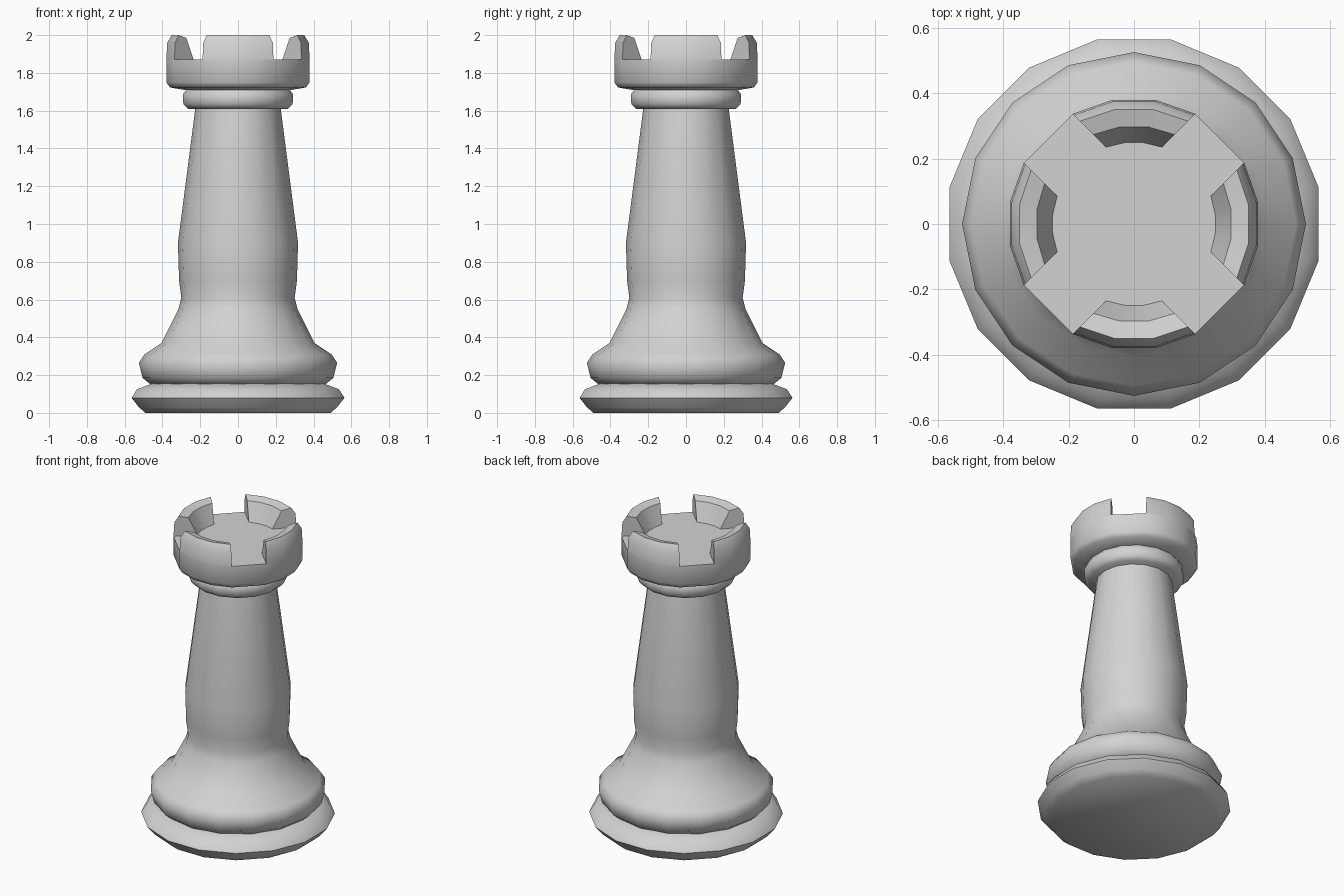
import bpy
import bmesh
from math import asin, cos, sin, pi, radians

cube = bpy.data.objects.get("Cube")
if cube:
    bpy.data.objects.remove(cube, do_unlink=True)

stone = bpy.data.materials.new("light_grey")
stone.use_nodes = True
grey = (0.65, 0.65, 0.65, 1)
stone.diffuse_color = grey
stone.node_tree.nodes["Principled BSDF"].inputs["Base Color"].default_value = grey

SLOT = 0.105      # half width of the diagonal battlement gaps
FLOOR = 1.87      # level of the tower floor


def finish(bm, name):
    bmesh.ops.recalc_face_normals(bm, faces=bm.faces)
    mesh = bpy.data.meshes.new(name)
    bm.to_mesh(mesh)
    bm.free()
    mesh.materials.append(stone)
    obj = bpy.data.objects.new(name, mesh)
    bpy.context.collection.objects.link(obj)
    bpy.ops.object.select_all(action="DESELECT")
    obj.select_set(True)
    bpy.context.view_layer.objects.active = obj
    bpy.ops.object.shade_smooth_by_angle(angle=radians(48))
    return obj


def lathe(name, profile, angles):
    """Closed solid turned around z from (radius, height) points."""
    bm = bmesh.new()
    n = len(angles)
    rings = [[bm.verts.new((r * cos(a), r * sin(a), z)) for a in angles]
             for r, z in profile]
    for low, high in zip(rings, rings[1:]):
        for i in range(n):
            j = (i + 1) % n
            bm.faces.new((low[i], low[j], high[j], high[i]))
    bm.faces.new(rings[0][::-1])
    bm.faces.new(rings[-1])
    return finish(bm, name)


def merlon_angles(r):
    """Four angles across one merlon, its ends lying on the gap walls."""
    end = pi / 4 - asin(SLOT / r)
    return [end * t for t in (-1, -1 / 3, 1 / 3, 1)]


def merlon(name, turn):
    section = [(0.25, FLOOR), (0.30, 1.985), (0.355, 2.0), (0.38, 1.96), (0.385, FLOOR)]
    bm = bmesh.new()
    rows = [[bm.verts.new((r * cos(a + turn), r * sin(a + turn), z))
             for a in merlon_angles(r)] for r, z in section]
    for one, two in zip(rows, rows[1:]):
        for i in range(3):
            bm.faces.new((one[i], one[i + 1], two[i + 1], two[i]))
    for side in (0, -1):
        bm.faces.new([row[side] for row in rows])
    return finish(bm, name)


even = [2 * pi * i / 16 for i in range(16)]
offset = [a + pi / 16 for a in even]

# Foot disc
lathe("base_disc", [(0.50, 0), (0.535, 0.03), (0.575, 0.08), (0.545, 0.125),
                    (0.46, 0.157)], offset)

# Flared skirt running up into the tapering tower
lathe("tower_body", [(0.455, 0.145), (0.505, 0.185), (0.525, 0.265), (0.495, 0.31),
                     (0.405, 0.37), (0.315, 0.55), (0.30, 0.61), (0.312, 0.70),
                     (0.318, 0.90), (0.225, 1.62)], even)

# Collar below the head
lathe("collar", [(0.27, 1.61), (0.295, 1.635), (0.298, 1.685), (0.27, 1.725)], offset)

# Head drum, its corners lined up with the merlons
drum = [a + q * pi / 2 for q in range(4) for a in merlon_angles(0.385)]
lathe("head_drum", [(0.26, 1.705), (0.365, 1.723), (0.385, 1.75), (0.385, FLOOR)], drum)

# Four battlements
for side, quarter in (("left", 0), ("back", 1), ("right", 2), ("front", 3)):
    merlon("merlon_" + side, quarter * pi / 2)
